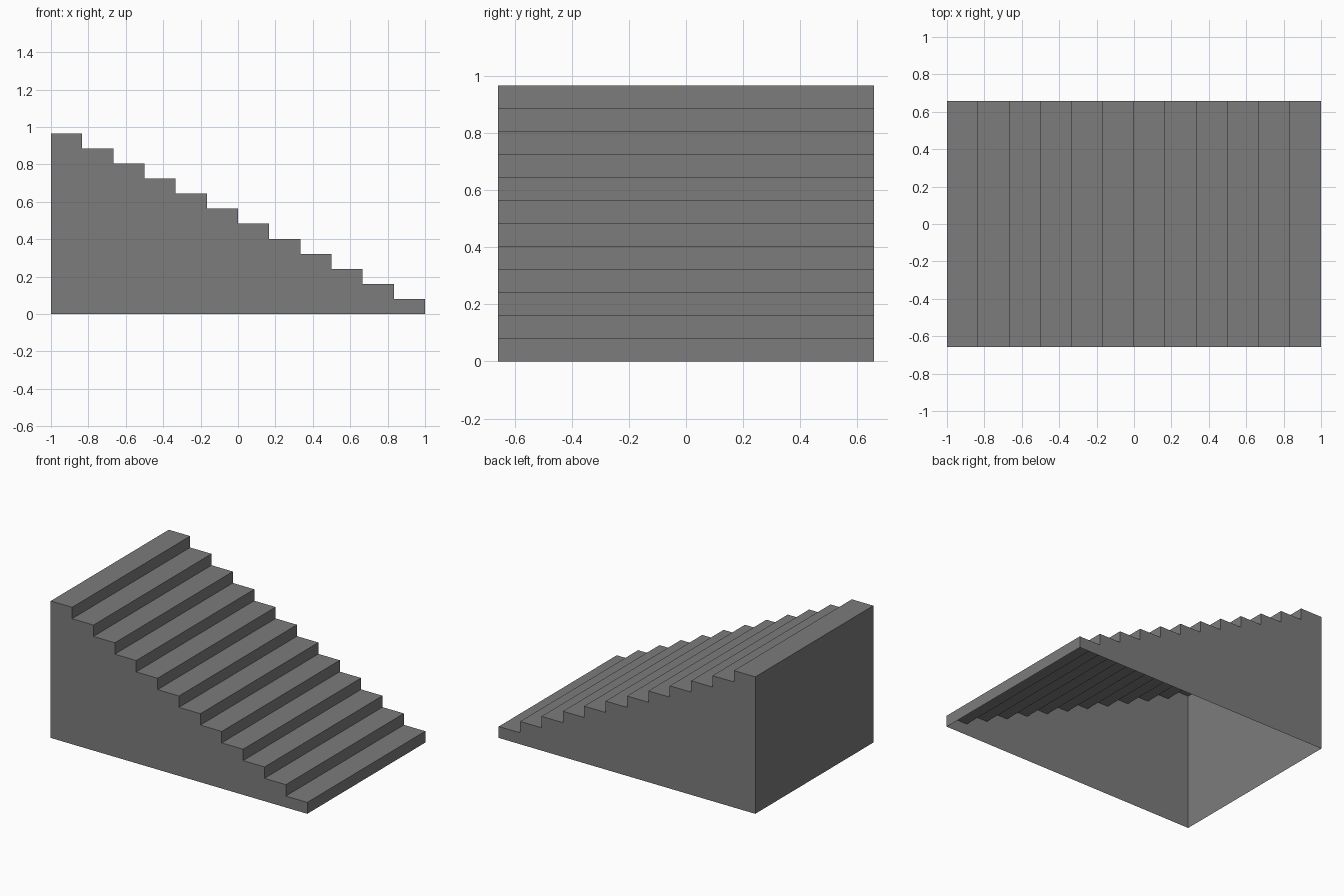
import bpy
import bmesh

STEPS = 12
HALF_LENGTH = 1.0
HALF_WIDTH = 0.657
HEIGHT = 0.965

cube = bpy.data.objects.get("Cube")
if cube:
    bpy.data.objects.remove(cube, do_unlink=True)

# Plain grey for the whole staircase
color = (0.2, 0.2, 0.2, 1.0)
grey = bpy.data.materials.new("stone_grey")
grey.diffuse_color = color
grey.use_nodes = True
grey.node_tree.nodes["Principled BSDF"].inputs["Base Color"].default_value = color

# Stepped side profile: up the tall wall, then down each tread and riser
run = 2 * HALF_LENGTH / STEPS
rise = HEIGHT / STEPS
profile = [(-HALF_LENGTH, 0.0)]
for i in range(STEPS):
    z = HEIGHT - i * rise
    profile += [(-HALF_LENGTH + i * run, z), (-HALF_LENGTH + (i + 1) * run, z)]
profile.append((HALF_LENGTH, 0.0))

bm = bmesh.new()
front = [bm.verts.new((x, -HALF_WIDTH, z)) for x, z in profile]
back = [bm.verts.new((x, HALF_WIDTH, z)) for x, z in profile]

# Tall wall, treads and risers; the underside stays open
for i in range(len(profile) - 1):
    bm.faces.new((front[i], front[i + 1], back[i + 1], back[i]))

# Side walls
bm.faces.new(front[::-1])
bm.faces.new(back)

mesh = bpy.data.meshes.new("staircase")
bm.to_mesh(mesh)
bm.free()
mesh.materials.append(grey)
staircase = bpy.data.objects.new("staircase", mesh)
bpy.context.collection.objects.link(staircase)
